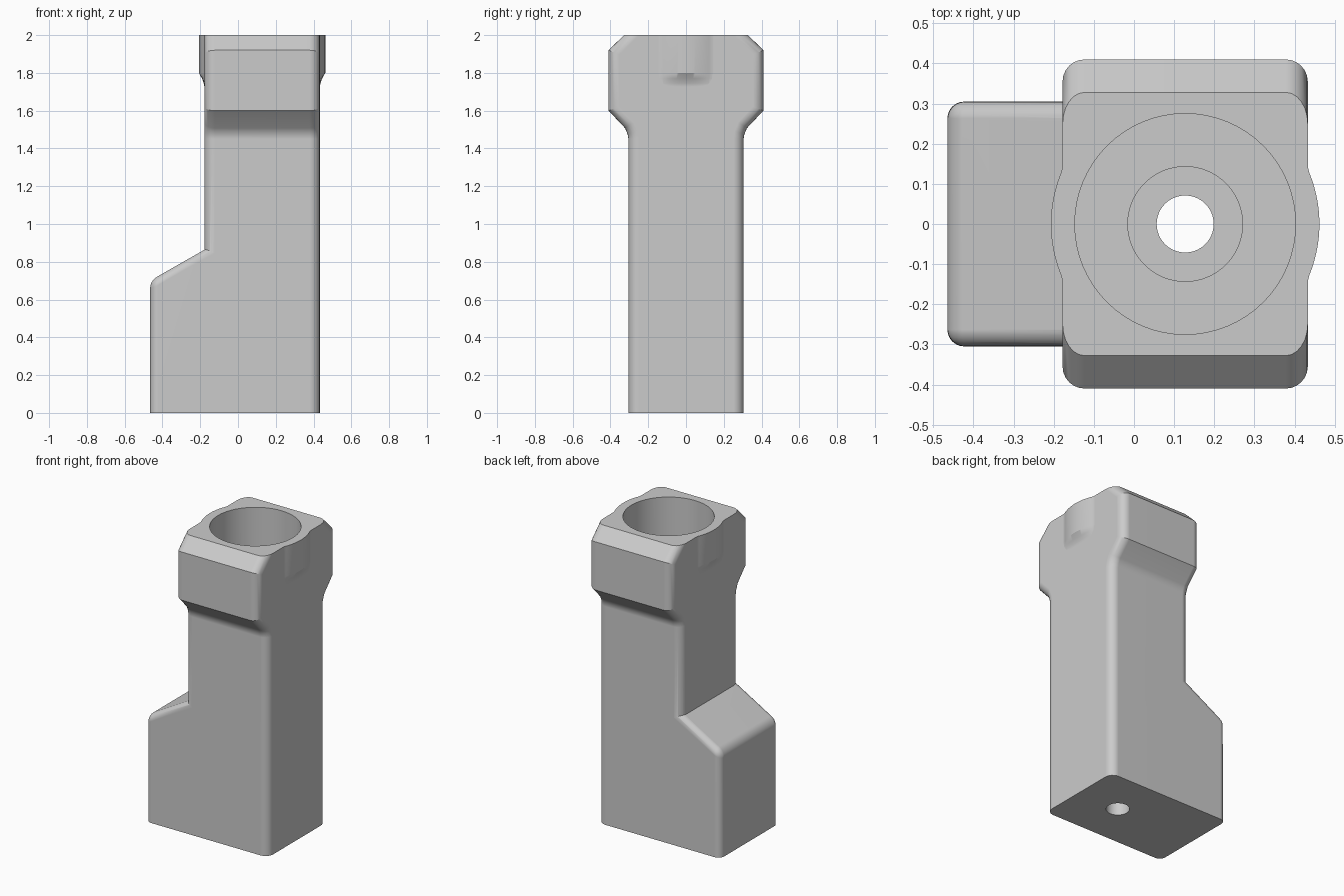
import bpy, bmesh
from math import sqrt, sin, cos, atan2, pi

if "Cube" in bpy.data.objects:
    bpy.data.objects.remove(bpy.data.objects["Cube"])

grey = bpy.data.materials.new("plain grey")
grey.use_nodes = True
GREY = (0.6, 0.6, 0.6, 1)
grey.diffuse_color = GREY
grey.node_tree.nodes["Principled BSDF"].inputs["Base Color"].default_value = GREY

CX, HALF = 0.1275, 0.3055      # column axis and half width in x
DEPTH = 0.305                  # half depth of column in y


def add_object(name, bm):
    bmesh.ops.recalc_face_normals(bm, faces=bm.faces)
    mesh = bpy.data.meshes.new(name)
    bm.to_mesh(mesh)
    bm.free()
    mesh.materials.append(grey)
    ob = bpy.data.objects.new(name, mesh)
    bpy.context.collection.objects.link(ob)
    return ob


def loft(bm, rings):
    loops = [[bm.verts.new(p) for p in ring] for ring in rings]
    for a, b in zip(loops, loops[1:]):
        for i in range(len(a)):
            j = (i + 1) % len(a)
            bm.faces.new((a[i], a[j], b[j], b[i]))
    bm.faces.new(loops[0])
    bm.faces.new(loops[-1])


def round_edges(bm, test, radius):
    bmesh.ops.recalc_face_normals(bm, faces=bm.faces)
    edges = [e for e in bm.edges if test(*(v.co for v in e.verts))]
    bmesh.ops.bevel(bm, geom=edges, offset=radius, segments=6, profile=0.5,
                    affect='EDGES', clamp_overlap=False)


# Column with flared head, profile swept across x
side = [(DEPTH, 0), (DEPTH, 1.45), (0.309, 1.475), (0.323, 1.508),
        (0.41, 1.6), (0.41, 1.92), (0.328, 2)]
outline = side + [(-y, z) for y, z in reversed(side)]
bm = bmesh.new()
loft(bm, [[(x, y, z) for y, z in outline] for x in (CX - HALF, CX + HALF)])
round_edges(bm, lambda a, b: abs(a.x - b.x) < 1e-5 and abs(a.z - b.z) > 1e-5, 0.055)
body = add_object("column_and_head", bm)

# Sloped foot on one side
profile = [(-0.465, 0), (0, 0), (0, 0.965), (-0.465, 0.70)]
bm = bmesh.new()
loft(bm, [[(x, y, z) for x, z in profile] for y in (-DEPTH, DEPTH)])


def foot_edge(a, b):
    outer = a.x < -0.4 and b.x < -0.4 and max(a.z, b.z) > 0.1
    slope = min(a.z, b.z) > 0.1 and abs(a.x - b.x) > 0.1
    return outer or slope


round_edges(bm, foot_edge, 0.042)
foot = add_object("sloped_foot", bm)

# Bulge around the bore, blended into the head sides with fillets
R, FILLET = 0.3355, 0.1
yf = sqrt((R + FILLET) ** 2 - (HALF + FILLET) ** 2)
turn = atan2(yf, HALF + FILLET)
N = 10
arc = [(R * cos(t), R * sin(t)) for t in (turn * i / N for i in range(N))]
for i in range(N + 1):
    t = pi + turn * (1 - i / N)
    arc.append((HALF + FILLET + FILLET * cos(t), yf + FILLET * sin(t)))
half = [(x, -y) for x, y in reversed(arc[1:])] + arc


def bulge_ring(z, amount):
    right = [(HALF - 0.001 + amount * (x - HALF), y) for x, y in half]
    ring = right + [(-x, -y) for x, y in right]
    return [(CX + x, y, z) for x, y in ring]


bm = bmesh.new()
loft(bm, [bulge_ring(z, f) for z, f in
          ((1.72, 0), (1.745, 0.15), (1.77, 0.45), (1.8, 1), (2, 1))])
bulge = add_object("bore_bulge", bm)

# Stepped bore cutter
steps = [(0.071, -0.1), (0.071, 1.0), (0.143, 1.0), (0.143, 1.715),
         (0.275, 1.715), (0.275, 2.1)]
S = 64
bm = bmesh.new()
loft(bm, [[(CX + r * cos(2 * pi * i / S), r * sin(2 * pi * i / S), z)
           for i in range(S)] for r, z in steps])
bore = add_object("bore_cutter", bm)
bore.hide_render = True

# Join the parts and cut the bore
bpy.ops.object.select_all(action='DESELECT')
bpy.context.view_layer.objects.active = body
body.select_set(True)
for tool, op in ((foot, 'UNION'), (bulge, 'UNION'), (bore, 'DIFFERENCE')):
    mod = body.modifiers.new(tool.name, 'BOOLEAN')
    mod.object, mod.operation, mod.solver = tool, op, 'EXACT'
    bpy.ops.object.modifier_apply(modifier=mod.name)
    bpy.data.objects.remove(tool)
body.name = "support_post"

# Smooth fillets, crisp edges
bpy.ops.object.shade_smooth_by_angle(angle=pi / 7)
weighted = body.modifiers.new("weighted_normals", 'WEIGHTED_NORMAL')
weighted.keep_sharp = True
